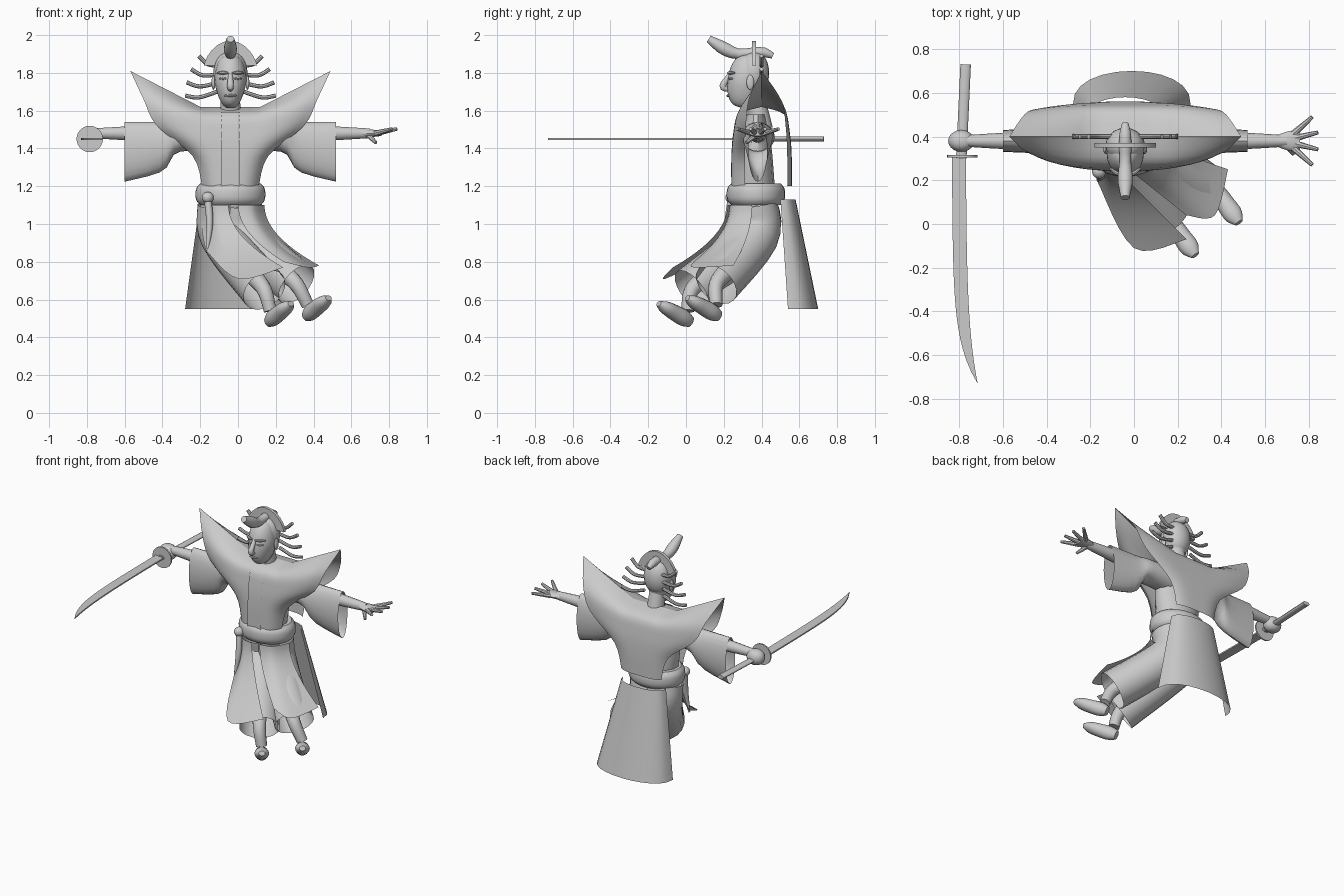
import bpy, bmesh, math
from mathutils import Vector

if "Cube" in bpy.data.objects:
    bpy.data.objects.remove(bpy.data.objects["Cube"])

CENTRE = -.04
ARM_DEPTH, ARM_HEIGHT = .38, 1.48
BLADE_HEIGHT = 1.45
SIDES = {"left": 1, "right": -1}
UP, ACROSS = Vector((0, 0, 1)), Vector((1, 0, 0))
parts = []

grey = bpy.data.materials.new("plain_grey")
grey.use_nodes = True
colour = (.6, .6, .6, 1)
grey.diffuse_color = colour
grey.node_tree.nodes["Principled BSDF"].inputs["Base Color"].default_value = colour


def make(name, verts, faces):
    mesh = bpy.data.meshes.new(name)
    mesh.from_pydata([tuple(v) for v in verts], [], faces)
    bm = bmesh.new()
    bm.from_mesh(mesh)
    bmesh.ops.recalc_face_normals(bm, faces=bm.faces)
    bm.to_mesh(mesh)
    bm.free()
    mesh.materials.append(grey)
    obj = bpy.data.objects.new(name, mesh)
    bpy.context.collection.objects.link(obj)
    parts.append(obj)


def sample(keys, t):
    """Smooth curve through the keys, t running from start to end."""
    last = len(keys) - 1
    f = t * last
    i = min(int(f), last - 1)
    f -= i
    a, b, c, d = (Vector(keys[max(0, min(j, last))]) for j in range(i - 1, i + 3))
    return b + ((c - a) * f + (a * 2 - b * 5 + c * 4 - d) * f * f + (b * 3 - a - c * 3 + d) * f ** 3) / 2


def tube(name, path, radii, ref=UP, sides=14, steps=10, caps=True, axis=None):
    """Loft along a path; each radius is a number or a (sideways, along ref) pair."""
    pairs = [r if isinstance(r, tuple) else (r, r) for r in radii]
    points = [sample(path, i / steps) for i in range(steps + 1)]
    verts, faces = [], []
    for i, point in enumerate(points):
        along = axis or (points[min(i + 1, steps)] - points[max(i - 1, 0)]).normalized()
        u = ref.cross(along).normalized()
        v = along.cross(u)
        wide, tall = sample(pairs, i / steps)
        for k in range(sides):
            angle = math.tau * k / sides
            verts.append(point + u * wide * math.cos(angle) + v * tall * math.sin(angle))
    for i in range(steps):
        for k in range(sides):
            a, b = i * sides + k, i * sides + (k + 1) % sides
            faces.append((a, b, b + sides, a + sides))
    if caps:
        end = steps * sides
        faces += [tuple(range(sides)), tuple(range(end, end + sides))]
    make(name, verts, faces)


def sheet(name, rule, columns=12, rows=12):
    """Cloth whose points follow rule(u, v), both running from start to end."""
    verts = [rule(i / columns, j / rows) for j in range(rows + 1) for i in range(columns + 1)]
    faces = []
    for j in range(rows):
        for i in range(columns):
            a = j * (columns + 1) + i
            b = a + columns + 1
            faces.append((a, a + 1, b + 1, b))
    make(name, verts, faces)


def plate(name, outline, offset):
    """Flat outline given thickness along the offset vector."""
    n, half = len(outline), Vector(offset) / 2
    verts = [Vector(p) - half for p in outline] + [Vector(p) + half for p in outline]
    faces = [tuple(range(n)), tuple(range(n, n + n))]
    for i in range(n):
        j = (i + 1) % n
        faces.append((i, j, j + n, i + n))
    make(name, verts, faces)


def ball(name, centre, size, lean=0, jaw=0, fullness=1):
    """Upright rounded form; jaw narrows its base, lean pushes the base forward."""
    x, y, z = centre
    wide, deep, tall = size
    path, radii = [], []
    steps = 14
    for i in range(steps + 1):
        angle = math.pi * (i + .2) / (steps + .4)
        low, girth = math.cos(angle), math.sin(angle) ** fullness
        path.append((x, y - lean * low, z - tall * low))
        radii.append((deep * girth, wide * girth * (1 - jaw * max(low, 0))))
    tube(name, path, radii, ACROSS, sides=20, steps=steps)


# Head, neck and torso
ball("head", (CENTRE, .32, 1.755), (.085, .1, .14), lean=.02, jaw=.25, fullness=.65)
tube("neck", [(CENTRE, .4, 1.5), (CENTRE, .36, 1.7)], [.06, .05], ACROSS)
tube("torso", [(CENTRE, .36, 1.2), (CENTRE, .37, 1.58)], [(.11, .14), (.09, .16), (.05, .12)], ACROSS)
tube("nose", [(CENTRE, .24, 1.8), (CENTRE, .195, 1.73), (CENTRE, .23, 1.71)], [.01, .018, .01], ACROSS)


def face_line(name, inner, outer, rise, thickness):
    """Small ridge that follows the curve of the face."""
    path = []
    for i in range(5):
        x = inner + (outer - inner) * i / 4
        path.append((CENTRE + x, .222 + x * x * 7, rise))
    tube(name, path, [thickness / 2, thickness, thickness / 2], sides=8)


face_line("mouth", -.03, .03, 1.68, .008)
for side, s in SIDES.items():
    face_line(side + "_brow", s * .01, s * .07, 1.8, .01)
    face_line(side + "_eye", s * .02, s * .06, 1.77, .007)
    ball(side + "_ear", (CENTRE + s * .09, .34, 1.75), (.01, .02, .04))

# Hair, crest, topknot and side locks
ball("hair", (CENTRE, .36, 1.8), (.09, .08, .11), fullness=.8)
arc = [math.pi * i / 12 for i in range(13)]
plate("hair_crest", [(CENTRE + .14 * math.cos(a), .36, 1.84 + .13 * math.sin(a) ** 1.4) for a in arc], (0, .02, 0))
tube("topknot", [(CENTRE, y, z) for y, z in ((.46, 1.89), (.4, 1.91), (.28, 1.9), (.2, 1.93), (.12, 1.98))],
     [.015, .028, .028, .035, .02], ACROSS)
for side, s in SIDES.items():
    for i in range(4):
        reach, tip = .24 - .008 * i * i, 1.68 + .07 * i
        root = tip + (1.74 - tip) / 3
        tube(f"{side}_lock_{i + 1}", [(CENTRE + s * reach * f, .4, z) for f, z in
                                      ((.3, root), (.7, (root + tip) / 2 - .02), (1, tip))], [.011, .011], sides=8)

# Winged vest, each row being half width, outer height, inner height and depth
VEST = [(.15, 1.2, 1.2, .16), (.2, 1.36, 1.35, .16), (.39, 1.52, 1.48, .15),
        (.46, 1.66, 1.58, .12), (.53, 1.81, 1.62, 0)]


def vest_panel(name, facing, wrap):
    def rule(u, v):
        f = u + u - 1
        width, outer, inner, depth = sample(VEST, v)
        wing = max(0, abs(f) - .3) / .7
        return (CENTRE + f * width, .4 + facing * depth * (1 - wrap * f ** 4), inner + (outer - inner) * wing)
    sheet(name, rule, columns=20, rows=16)


def lapel_rule(u, v):
    width, outer, inner, depth = sample(VEST, v * .8)
    return CENTRE + .1 * (u - .5), .392 - depth, inner


vest_panel("vest_front", -1, .45)
vest_panel("vest_back", 1, .15)
sheet("lapel", lapel_rule, columns=2)

# Wide open sleeves and arms
for side, s in SIDES.items():
    sleeve = ((.1, .08), (.28, .08), (.36, .13), (.56, .158))
    tube(side + "_sleeve", [(CENTRE + s * x, ARM_DEPTH, 1.54 - drop) for x, drop in sleeve],
         [(.09, .08), (.08, .08), (.06, .13), (.05, .158)], sides=20, caps=False, axis=ACROSS * s)
    tube(side + "_arm", [(CENTRE + s * x, ARM_DEPTH, ARM_HEIGHT) for x in (.2, .5, .74)], [.05, .04, .026])

# Gripping right hand and open left hand
ball("right_fist", (-.79, ARM_DEPTH, 1.46), (.06, .05, .05), fullness=.8)
palm = Vector((.71, ARM_DEPTH, ARM_HEIGHT))
tube("left_palm", [palm - ACROSS * .06, palm, palm + ACROSS * .05], [(.025, .02), (.045, .02), (.045, .014)])
for i in range(4):
    angle = math.radians(28) * (i - 1.5)
    aim = Vector((math.cos(angle), math.sin(angle), .2))
    root = palm + Vector((.02, .022 * (i - 1.5), 0))
    tube(f"left_finger_{i + 1}", [root, root + aim * .115], [.016, .009], sides=8)
tube("left_thumb", [palm - ACROSS * .03, palm + Vector((.02, -.06, -.05))], [.017, .009], sides=8)

# Sword
tube("sword_handle", [(-.77, .73, BLADE_HEIGHT), (-.79, .3, BLADE_HEIGHT)], [(.024, .013), (.024, .013)])
tube("sword_guard", [(-.785, .315, BLADE_HEIGHT), (-.785, .305, BLADE_HEIGHT)], [.07, .07], sides=24, steps=1)


def blade_edge(sign):
    edge = []
    for i in range(20):
        t = i / 20
        bend = .02 * t ** 2 + .065 * t ** 6
        edge.append((bend - .8 + sign * .032 * (1 - t ** 7), .31 - 1.04 * t, BLADE_HEIGHT))
    return edge


plate("sword_blade", blade_edge(-1) + [(-.715, -.73, BLADE_HEIGHT)] + blade_edge(1)[::-1], UP * .009)

# Belt with hanging cord
tube("belt", [(CENTRE, .37, 1.1), (CENTRE, .37, 1.215)],
     [(.13, .16), (.15, .18), (.155, .185), (.15, .18), (.13, .16)], ACROSS, sides=28)
ball("cord_knot", (-.16, .24, 1.14), (.032, .032, .03))
tube("cord", [(-.16, .24, 1.13), (-.15, .22, 1), (-.165, .2, .85)], [.02, .018, .006], ACROSS)

# Swinging trouser legs, shins and shoes
LEGS = {"right": ((-.1, .37, 1.1), (-.08, .36, .93), (.14, .03, .65), (.17, .01, .54)),
        "left": ((.02, .37, 1.1), (.04, .37, .93), (.31, .16, .68), (.37, .16, .57))}
for side, joints in LEGS.items():
    hip, thigh, hem, ankle = map(Vector, joints)
    tube(side + "_trouser", [hip, thigh, hem], [.115, .12, .125], ACROSS, sides=18, caps=False)
    tube(side + "_shin", [thigh.lerp(hem, .7), hem, ankle], [.05, .04, .034], ACROSS)
    heel = ankle - UP * .05
    stride = Vector((.1, -.14, .08))
    tube(side + "_shoe", [heel - stride * .1, heel + stride * 1.1],
         [(.025, .03), (.04, .044), (.043, .042), (.044, .034), (.02, .015)])


def skirt_panel(name, waist, hem):
    def rule(u, v):
        top, low = sample(waist, u), sample(hem, u)
        swing = v ** 2
        return (*top.xy.lerp(low.xy, swing), top.z + (low.z - top.z) * v)
    sheet(name, rule)


# Loose skirt panels over the legs
skirt_panel("right_skirt_panel", [(-.2, .34, 1.1), (-.13, .24, 1.1), (-.05, .22, 1.1)],
            [(-.17, .2, .86), (0, -.11, .71), (.24, -.07, .77)])
skirt_panel("left_skirt_panel", [(0, .23, 1.1), (.08, .25, 1.1), (.14, .35, 1.1)],
            [(.24, .04, .8), (.37, .04, .77), (.43, .25, .78)])


def tail_rule(u, v):
    angle = math.pi * (u - .5)
    bulge = abs(math.cos(angle)) ** .8
    return (CENTRE + .03 * v + (.16 + .11 * v) * math.sin(angle), .5 + .04 * v + (.08 + .08 * v) * bulge,
            1.13 - .58 * v)


# Flared coat tail behind
sheet("coat_tail", tail_rule)

# Smooth shading that keeps creases
bpy.ops.object.select_all(action='DESELECT')
for obj in parts:
    obj.select_set(True)
bpy.context.view_layer.objects.active = parts[0]
bpy.ops.object.shade_smooth_by_angle(angle=math.radians(40))
